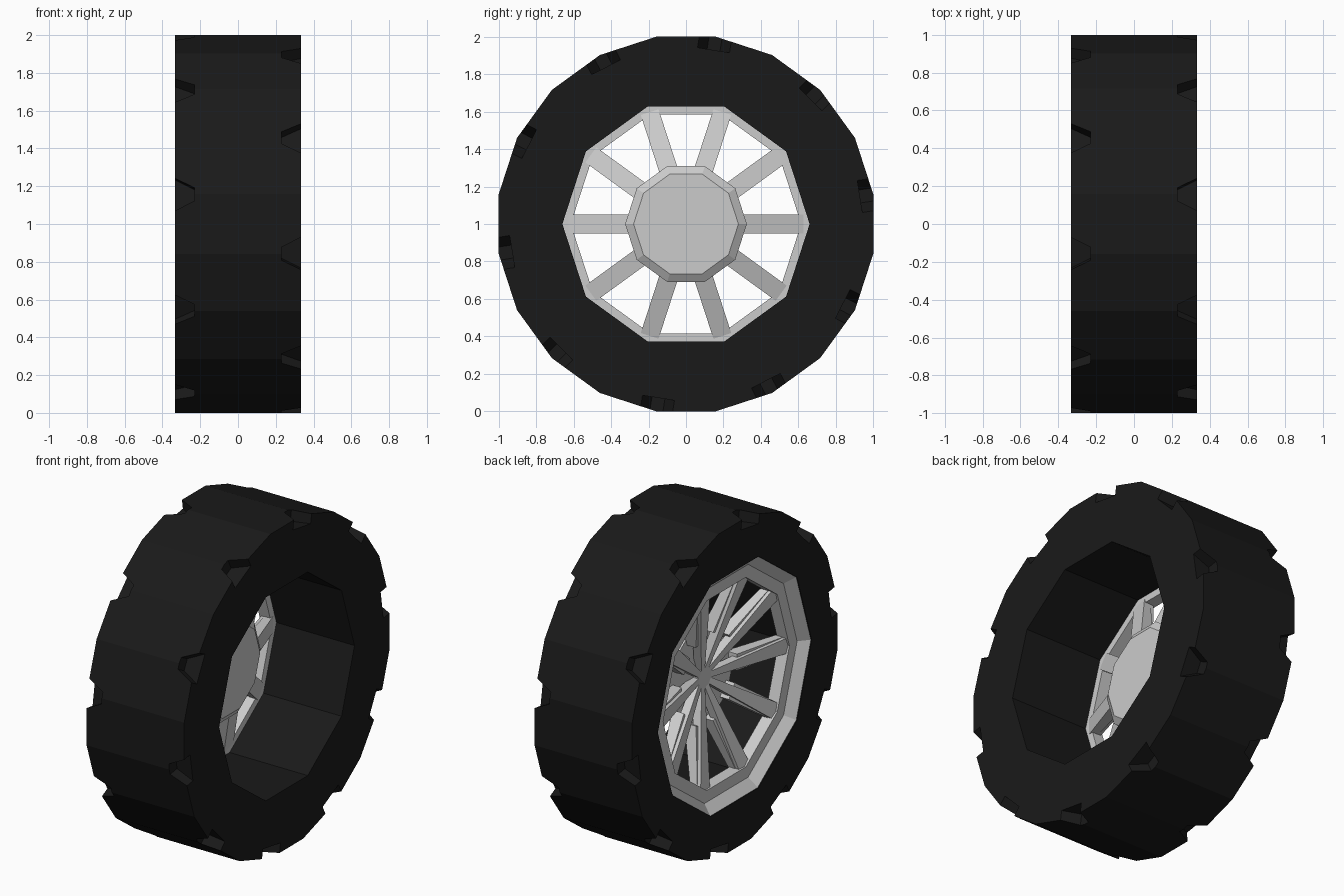
import bpy, bmesh, math

if "Cube" in bpy.data.objects:
    bpy.data.objects.remove(bpy.data.objects["Cube"])

OUT_R = 1 / math.cos(math.radians(9))   # 20-gon whose flats sit at radius 1


def polar(x, r, deg, side=0.0):
    """Point at radius r, angle from +z toward +y, shifted sideways along the tangent."""
    a = math.radians(deg)
    return (x, r * math.sin(a) + side * math.cos(a),
            1 + r * math.cos(a) - side * math.sin(a))


def finish(name, bm, mat=None):
    bmesh.ops.recalc_face_normals(bm, faces=bm.faces[:])
    me = bpy.data.meshes.new(name)
    bm.to_mesh(me)
    bm.free()
    ob = bpy.data.objects.new(name, me)
    bpy.context.collection.objects.link(ob)
    if mat:
        me.materials.append(mat)
    return ob


def lathe(bm, profile, sides, phase, closed=False):
    """Spin an (x, r) profile round the axle; open profiles get flat end caps."""
    rings = [[bm.verts.new(polar(x, r, phase + 360 * i / sides)) for i in range(sides)]
             for x, r in profile]
    pairs = list(zip(rings, rings[1:])) + ([(rings[-1], rings[0])] if closed else [])
    for a, b in pairs:
        for i in range(sides):
            j = (i + 1) % sides
            bm.faces.new((a[i], a[j], b[j], b[i]))
    if not closed:
        bm.faces.new(rings[0])
        bm.faces.new(rings[-1])


def block(bm, lower, upper):
    """Box from two matching quads."""
    lo = [bm.verts.new(p) for p in lower]
    up = [bm.verts.new(p) for p in upper]
    bm.faces.new(lo)
    bm.faces.new(up)
    for i in range(4):
        j = (i + 1) % 4
        bm.faces.new((lo[i], lo[j], up[j], up[i]))


rubber = bpy.data.materials.new("black_rubber")
rubber.diffuse_color = (0.01, 0.01, 0.01, 1)
rubber.use_nodes = True
rubber.node_tree.nodes["Principled BSDF"].inputs["Base Color"].default_value = rubber.diffuse_color

# Tyre body
bm = bmesh.new()
lathe(bm, [(-0.333, OUT_R), (0.333, OUT_R)], 20, 9)
tyre = finish("tyre", bm, rubber)

# Ten-sided bore, flared on the wheel face side
bm = bmesh.new()
lathe(bm, [(-0.5, 0.75), (-0.325, 0.75), (-0.21, 0.66), (0.5, 0.66)], 10, 18)
bore = finish("bore_cutter", bm)

# Tread notches on both shoulders, staggered from side to side
bm = bmesh.new()
for s, start in ((1, 9), (-1, 27)):
    for k in range(10):
        a = start + 36 * k
        plan = [(0.36, -0.1), (0.36, 0.1), (0.23, 0.035), (0.23, -0.035)]
        block(bm, [polar(s * x, 0.94, a, w) for x, w in plan],
              [polar(s * x, 1.1, a, w) for x, w in plan])
notches = finish("notch_cutter", bm)

for cutter in (bore, notches):
    m = tyre.modifiers.new(cutter.name, 'BOOLEAN')
    m.operation = 'DIFFERENCE'
    m.solver = 'EXACT'
    m.object = cutter
    cutter.hide_render = True
    cutter.hide_viewport = False
    cutter.display_type = 'WIRE'

# Bake the cuts and drop the cutters
dg = bpy.context.evaluated_depsgraph_get()
baked = bpy.data.meshes.new_from_object(tyre.evaluated_get(dg))
tyre.modifiers.clear()
tyre.data = baked
for cutter in (bore, notches):
    bpy.data.objects.remove(cutter)

# Rim ring with dished lip
bm = bmesh.new()
lathe(bm, [(-0.33, 0.753), (-0.275, 0.69), (-0.275, 0.615), (-0.2, 0.615),
           (-0.2, 0.67), (-0.29, 0.755)], 10, 18, closed=True)
finish("rim_ring", bm)

# Hub plate with bevelled back, and small centre cap
bm = bmesh.new()
lathe(bm, [(-0.1, 0.325), (-0.075, 0.325), (-0.045, 0.28)], 10, 18)
finish("hub_plate", bm)
bm = bmesh.new()
lathe(bm, [(-0.13, 0.075), (-0.09, 0.075)], 10, 18)
finish("centre_cap", bm)

# Ten tapered spokes sloping from the centre out to the rim
bm = bmesh.new()
for k in range(10):
    a = 18 + 36 * k
    block(bm,
          [polar(-0.128, 0.05, a, -0.018), polar(-0.128, 0.05, a, 0.018),
           polar(-0.08, 0.05, a, 0.018), polar(-0.08, 0.05, a, -0.018)],
          [polar(-0.274, 0.65, a, -0.05), polar(-0.274, 0.65, a, 0.05),
           polar(-0.205, 0.65, a, 0.05), polar(-0.205, 0.65, a, -0.05)])
    # Deeper root joining the spoke to the hub edge
    block(bm,
          [polar(-0.16, 0.27, a, -0.05), polar(-0.16, 0.27, a, 0.05),
           polar(-0.08, 0.27, a, 0.05), polar(-0.08, 0.27, a, -0.05)],
          [polar(-0.25, 0.64, a, -0.05), polar(-0.25, 0.64, a, 0.05),
           polar(-0.204, 0.64, a, 0.05), polar(-0.204, 0.64, a, -0.05)])
finish("spokes", bm)
